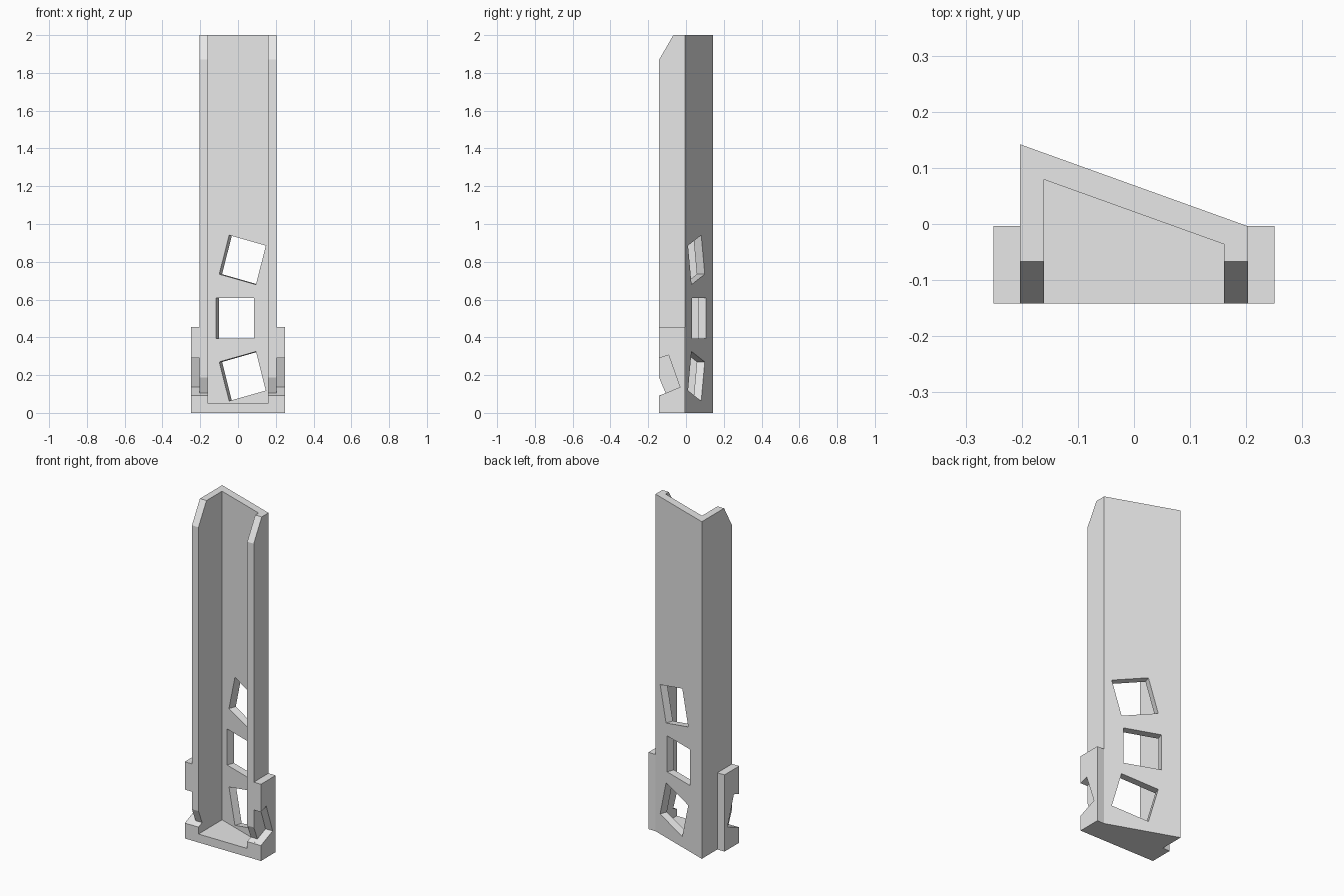
import bpy, bmesh
from math import radians, atan2
from mathutils import Matrix, Vector

default = bpy.data.objects.get("Cube")
if default:
    bpy.data.objects.remove(default, do_unlink=True)

grey = bpy.data.materials.new("light grey")
grey.use_nodes = True
grey.diffuse_color = (0.8, 0.8, 0.8, 1)
grey.node_tree.nodes["Principled BSDF"].inputs["Base Color"].default_value = (0.8, 0.8, 0.8, 1)


def make_object(name, bm):
    bmesh.ops.recalc_face_normals(bm, faces=bm.faces)
    mesh = bpy.data.meshes.new(name)
    bm.to_mesh(mesh)
    bm.free()
    mesh.materials.append(grey)
    obj = bpy.data.objects.new(name, mesh)
    bpy.context.collection.objects.link(obj)
    return obj


def prism(name, points, low, high, axis):
    """Extrude a 2D profile along z (xy profile) or along x (yz profile)."""
    bm = bmesh.new()
    place = (lambda a, b: (a, b, low)) if axis == "z" else (lambda a, b: (low, a, b))
    face = bm.faces.new([bm.verts.new(place(a, b)) for a, b in points])
    extruded = bmesh.ops.extrude_face_region(bm, geom=[face])["geom"]
    step = Vector((0, 0, high - low)) if axis == "z" else Vector((high - low, 0, 0))
    bmesh.ops.translate(bm, vec=step, verts=[v for v in extruded if isinstance(v, bmesh.types.BMVert)])
    return make_object(name, bm)


def cut(target, cutter):
    cutter.hide_render = True
    mod = target.modifiers.new("cut", "BOOLEAN")
    mod.operation, mod.solver, mod.object = "DIFFERENCE", "EXACT", cutter
    graph = bpy.context.evaluated_depsgraph_get()
    result = bpy.data.meshes.new_from_object(target.evaluated_get(graph))
    target.modifiers.clear()
    target.data = result
    bpy.data.objects.remove(cutter, do_unlink=True)


FRONT, BACK, SIDE, INNER = -0.142, 0.142, 0.203, 0.16
SHORT = -0.004   # rear edge of the shorter side wall
slope = atan2(SHORT - BACK, 2 * SIDE)

# Channel body with slanted back wall and floor
channel = prism("channel_body", [(-SIDE, FRONT), (-SIDE, BACK), (SIDE, SHORT), (SIDE, FRONT)], 0, 2, "z")
cut(channel, prism("hollow", [(-INNER, -0.3), (-INNER, 0.079), (INNER, -0.036), (INNER, -0.3)], 0.05, 2.2, "z"))

# Sloped tops of the side walls
cut(channel, prism("top_bevel", [(FRONT, 1.87), (-0.067, 2), (0.0483, 2.2), (-0.3, 2.2), (-0.3, 1.87)], -0.3, 0.3, "x"))

# Small notch in the front edge of both walls
cut(channel, prism("wall_notch", [(-0.16, 0.229), (-0.108, 0.105), (-0.16, 0.084)], -0.3, 0.3, "x"))

# Square windows through the back wall, square to its slant
for x, z, roll in ((0.024, 0.81, 15), (-0.015, 0.5, 0), (0.024, 0.194, -15)):
    bm = bmesh.new()
    bmesh.ops.create_cube(bm, size=1)
    turn = Matrix.Rotation(slope, 4, "Z") @ Matrix.Rotation(radians(roll), 4, "Y")
    move = Matrix.Translation((x, 0.0215 - 0.359 * x, z))
    bm.transform(move @ turn @ Matrix.Diagonal((0.214, 0.2, 0.214, 1)))
    cut(channel, make_object("window", bm))

# Side flanges, each with a hooked slot open to the front
flange = [(FRONT, 0), (SHORT, 0), (SHORT, 0.455), (FRONT, 0.455),
          (FRONT, 0.29), (-0.092, 0.306), (-0.032, 0.136), (FRONT, 0.091)]
for name, low in (("left_flange", SIDE), ("right_flange", -0.25)):
    prism(name, flange, low, low + 0.047, "x")
